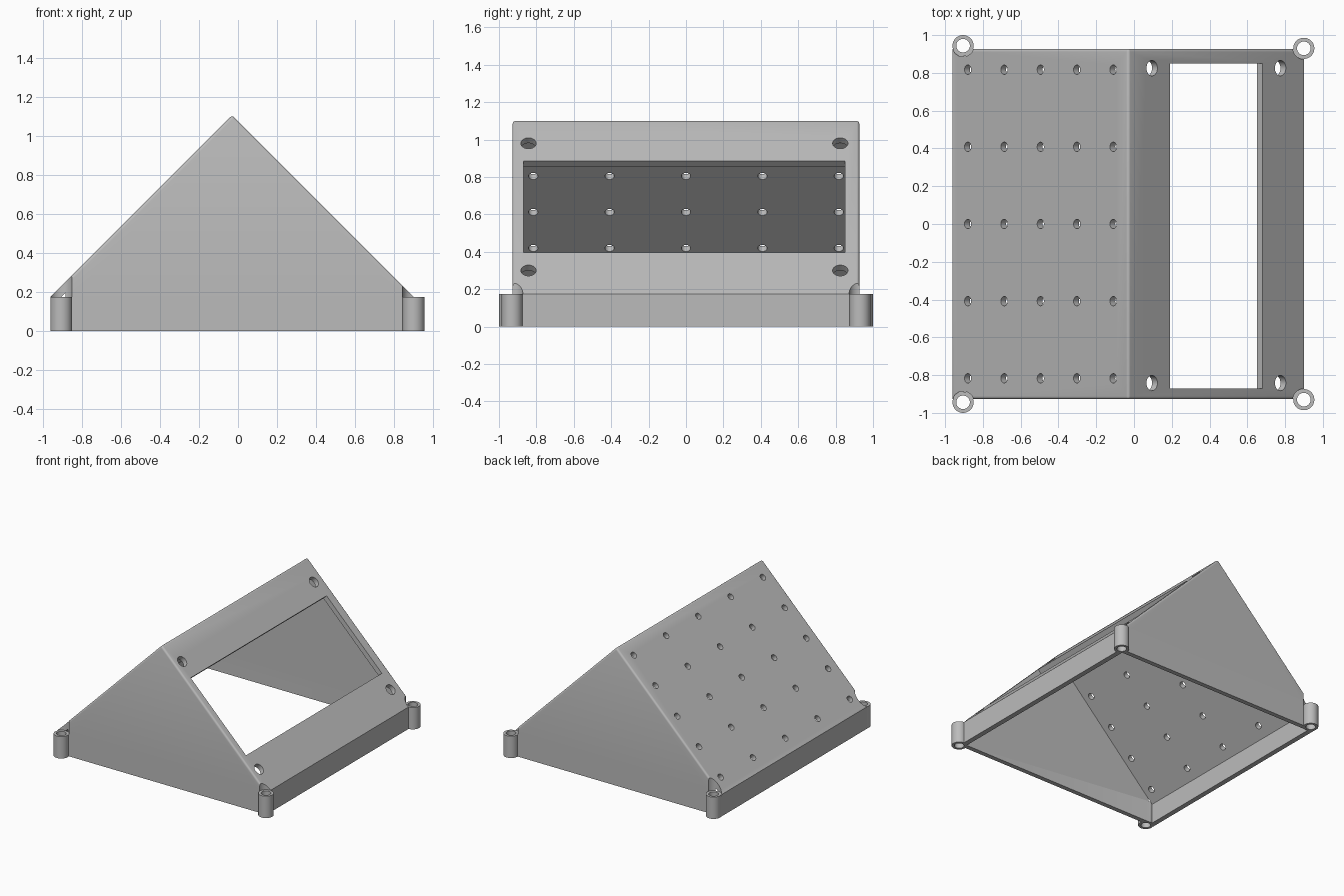
import bpy, bmesh, math
from mathutils import Matrix, Vector

cube = bpy.data.objects.get("Cube")
if cube:
    bpy.data.objects.remove(cube, do_unlink=True)

RIDGE_X, APEX, HALF = -0.03, 1.105, 0.93      # 45 degree roof
KNEE = APEX - HALF                            # top of the low side walls
WALL = 0.04

grey = bpy.data.materials.new("light grey plastic")
grey.use_nodes = True
colour = (0.5, 0.5, 0.5, 1)
grey.diffuse_color = colour
grey.node_tree.nodes["Principled BSDF"].inputs["Base Color"].default_value = colour


def finish(bm, name):
    bmesh.ops.recalc_face_normals(bm, faces=bm.faces)
    mesh = bpy.data.meshes.new(name)
    bm.to_mesh(mesh)
    bm.free()
    mesh.materials.append(grey)
    ob = bpy.data.objects.new(name, mesh)
    bpy.context.collection.objects.link(ob)
    return ob


def prism(half, knee, apex, bottom, depth):
    """House-shaped outline in x and z, extruded along y."""
    outline = [(-half, bottom), (half, bottom), (half, knee), (0, apex), (-half, knee)]
    bm = bmesh.new()
    face = bm.faces.new([bm.verts.new((RIDGE_X + x, -depth, z)) for x, z in outline])
    ext = bmesh.ops.extrude_face_region(bm, geom=[face])
    moved = [g for g in ext["geom"] if isinstance(g, bmesh.types.BMVert)]
    bmesh.ops.translate(bm, verts=moved, vec=(0, 2 * depth, 0))
    bmesh.ops.recalc_face_normals(bm, faces=bm.faces)
    return bm


def cylinders(spots, radius, depth, name, tilt=0, sides=32):
    """Several cylinders in one mesh, tilted about the y axis."""
    bm = bmesh.new()
    for p in spots:
        bmesh.ops.create_cone(bm, cap_ends=True, segments=sides, radius1=radius, radius2=radius,
                              depth=depth, matrix=Matrix.Translation(p) @ Matrix.Rotation(tilt, 4, "Y"))
    return finish(bm, name)


def combine(target, tool, operation="DIFFERENCE"):
    mod = target.modifiers.new(tool.name, "BOOLEAN")
    mod.operation, mod.object, mod.solver = operation, tool, "EXACT"
    bpy.context.view_layer.objects.active = target
    bpy.ops.object.modifier_apply(modifier=mod.name)
    bpy.data.objects.remove(tool, do_unlink=True)


def on_roof(x, y):
    return Vector((x, y, APEX - abs(x - RIDGE_X)))


# Outer shell with softened ridge and sloping edges
bm = prism(HALF, KNEE, APEX, 0, 0.927)
soft = [e for e in bm.edges if max(v.co.z for v in e.verts) > APEX - 0.01]
bmesh.ops.bevel(bm, geom=soft, offset=0.015, segments=4, profile=0.5, affect="EDGES")
body = finish(bm, "enclosure_shell")

# Hollow inside, open at the bottom
drop = WALL * math.sqrt(2)
inner = HALF - WALL
combine(body, finish(prism(inner, APEX - drop - inner, APEX - drop, -0.1, 0.89), "hollow"))

# Screw posts in the corners, with clearance cut above them
corners = [(x, s * y) for x, y in ((-0.905, 0.944), (0.899, 0.93)) for s in (-1, 1)]
combine(body, cylinders([(x, y, KNEE + 0.2) for x, y in corners], 0.058, 0.4, "clearance"))
combine(body, cylinders([(x, y, KNEE / 2) for x, y in corners], 0.056, KNEE, "posts"), "UNION")
combine(body, cylinders([(x, y, KNEE / 2) for x, y in corners], 0.036, 0.4, "bores"))

# Display window through the left slope
bm = bmesh.new()
place = Matrix.Translation(on_roof(0.435, -0.01)) @ Matrix.Rotation(math.pi / 4, 4, "Y")
size = Matrix.Diagonal((0.49 * math.sqrt(2), 1.72, 0.2, 1))
bmesh.ops.create_cube(bm, size=1, matrix=place @ size)
combine(body, finish(bm, "window"))

# Four mounting holes around the window
bolts = [on_roof(x, y) for x in (0.095, 0.775) for y in (-0.842, 0.825)]
combine(body, cylinders(bolts, 0.041, 0.14, "bolt_holes", math.pi / 4))

# Grid of vent holes through the right slope
vents = [on_roof(-0.88 + 0.1925 * i, 0.4085 * j) for i in range(5) for j in range(-2, 3)]
combine(body, cylinders(vents, 0.025, 0.14, "vent_holes", -math.pi / 4, 24))

bpy.ops.object.select_all(action="DESELECT")
body.select_set(True)
bpy.context.view_layer.objects.active = body
bpy.ops.object.shade_smooth_by_angle(angle=math.radians(30))
